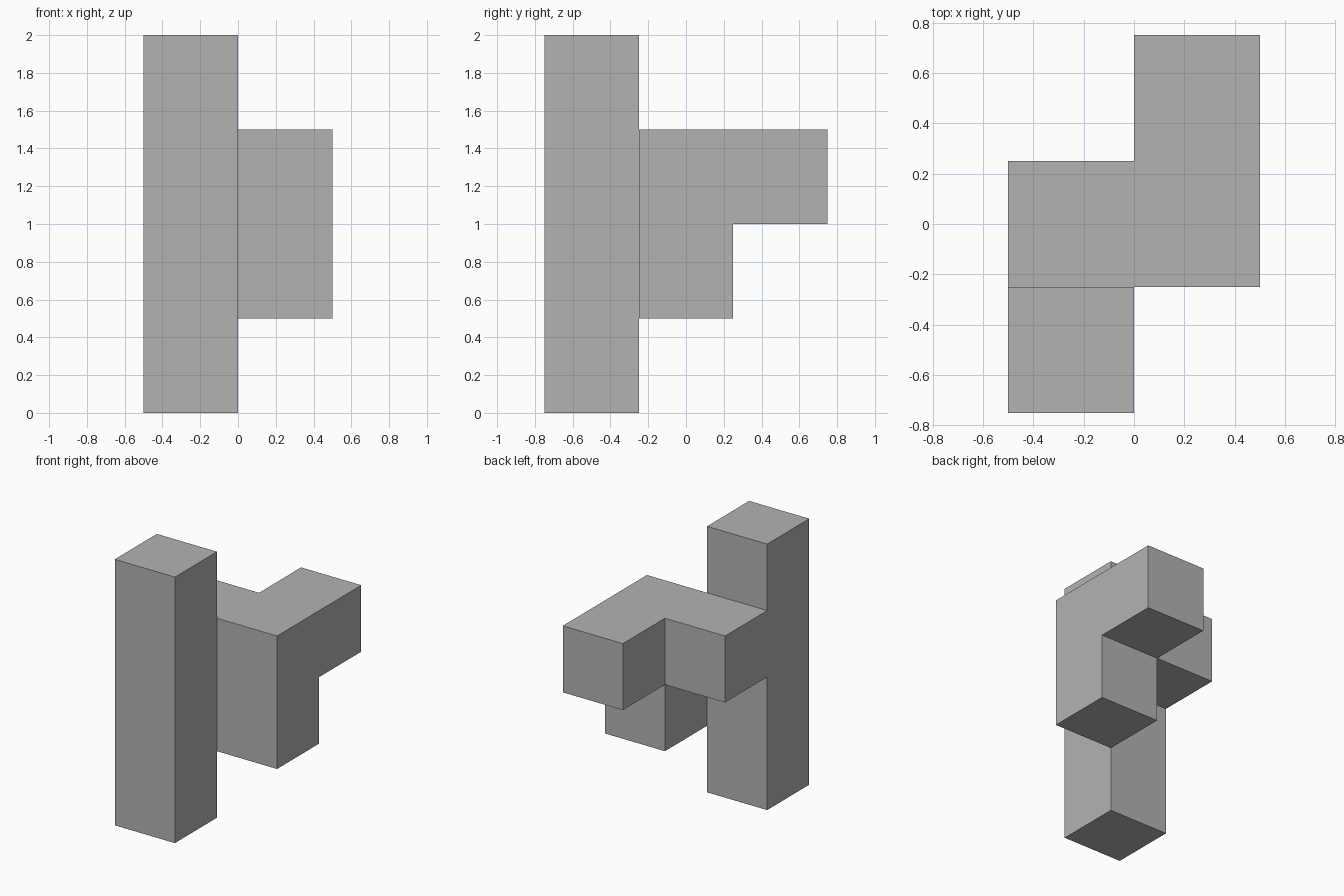
import bpy
import bmesh
from mathutils import Vector

default_cube = bpy.data.objects.get("Cube")
if default_cube:
    bpy.data.objects.remove(default_cube, do_unlink=True)

UNIT = 0.5
ORIGIN = Vector((-0.5, -0.75, 0.0))

# Unit cells filled by each part of the burr piece
column = [(0, 0, k) for k in range(4)]
bridge = [(0, 1, 2)]
hanging_block = [(1, 1, 1), (1, 1, 2)]
rear_arm = [(1, 2, 2)]
cells = set(column + bridge + hanging_block + rear_arm)


def add_face(bm, cell, axis, side):
    """Add one outward-facing square on a cell."""
    normal = Vector((0, 0, 0))
    normal[axis] = side
    u = Vector((0, 0, 0))
    u[(axis + 1) % 3] = 1
    v = normal.cross(u)
    centre = Vector(cell) + Vector((0.5, 0.5, 0.5)) + normal / 2
    corners = [(-1, -1), (1, -1), (1, 1), (-1, 1)]
    bm.faces.new([bm.verts.new(ORIGIN + UNIT * (centre + (u * a + v * b) / 2))
                  for a, b in corners])


# Outer skin only: skip squares shared by two cells
bm = bmesh.new()
for cell in sorted(cells):
    for axis in range(3):
        for side in (-1, 1):
            neighbour = list(cell)
            neighbour[axis] += side
            if tuple(neighbour) not in cells:
                add_face(bm, cell, axis, side)

# Join the squares into large flat faces
bmesh.ops.remove_doubles(bm, verts=bm.verts, dist=0.001)
bmesh.ops.dissolve_limit(bm, angle_limit=0.01, verts=bm.verts, edges=bm.edges)

mesh = bpy.data.meshes.new("interlocking_block")
bm.to_mesh(mesh)
bm.free()
block = bpy.data.objects.new("interlocking_block", mesh)
bpy.context.collection.objects.link(block)

# Plain grey finish
grey = bpy.data.materials.new("plain_grey")
grey.use_nodes = True
colour = (0.45, 0.45, 0.45, 1.0)
grey.diffuse_color = colour
grey.node_tree.nodes["Principled BSDF"].inputs["Base Color"].default_value = colour
mesh.materials.append(grey)
